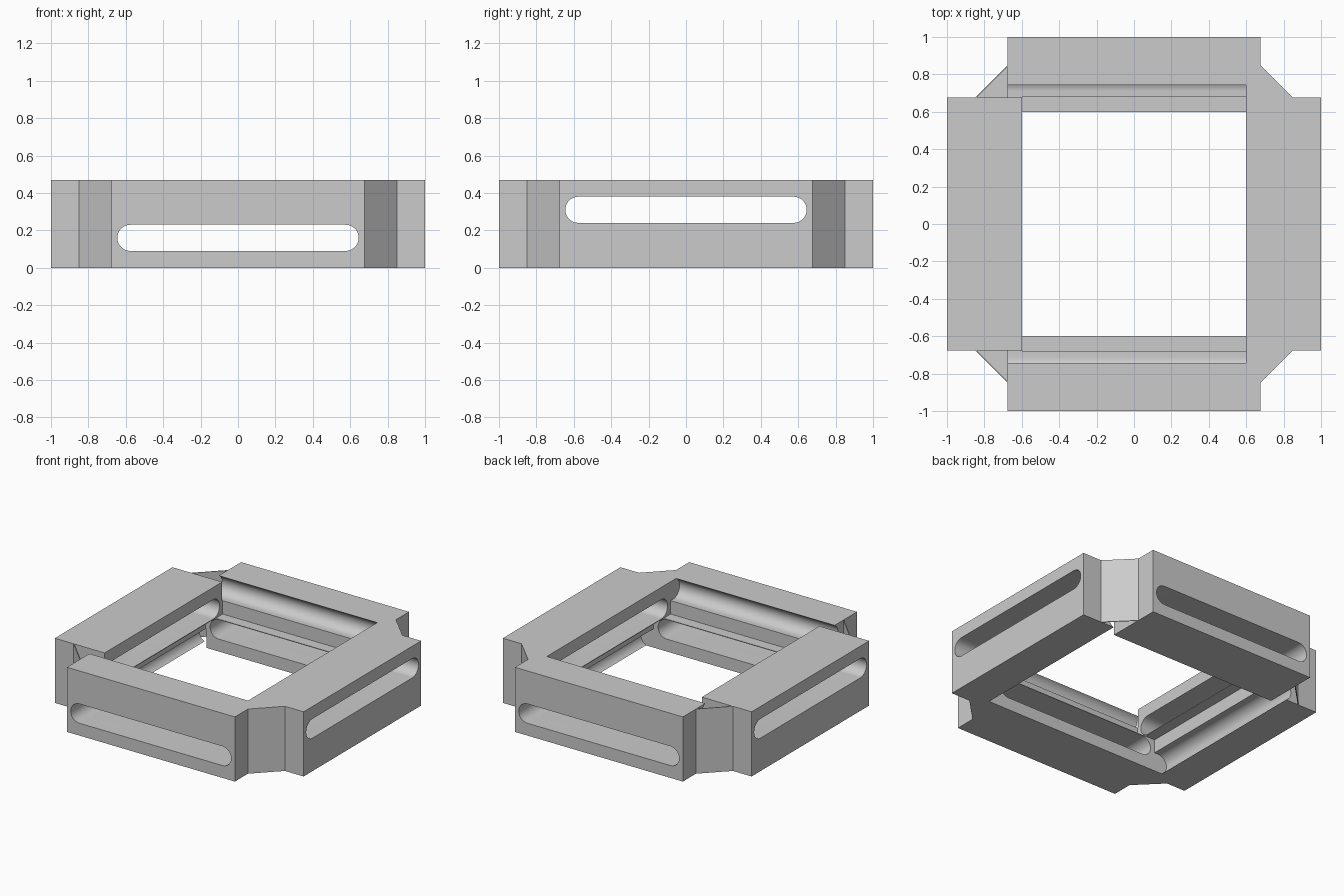
import bpy, bmesh, math
from mathutils import Vector

cube = bpy.data.objects.get("Cube")
if cube:
    bpy.data.objects.remove(cube, do_unlink=True)

H = 0.47        # frame height
OPEN = 0.6      # half width of the opening
ARM = 0.675     # half length of each wall
CUT = 0.85      # where the corner braces start
MID = H / 2

grey = bpy.data.materials.new("plain_grey")
grey.use_nodes = True
grey.diffuse_color = (0.6, 0.6, 0.6, 1)
grey.node_tree.nodes["Principled BSDF"].inputs["Base Color"].default_value = (0.6, 0.6, 0.6, 1)


def prism(name, profile, low, high, place):
    """Extrude a 2D profile from low to high; place maps (u, v, w) to x, y, z."""
    bm = bmesh.new()
    ends = [[bm.verts.new(Vector(place(u, v, w))) for u, v in profile] for w in (low, high)]
    bm.faces.new(ends[0])
    bm.faces.new(ends[1])
    n = len(profile)
    for i in range(n):
        j = (i + 1) % n
        bm.faces.new((ends[0][i], ends[0][j], ends[1][j], ends[1][i]))
    bmesh.ops.recalc_face_normals(bm, faces=bm.faces)
    mesh = bpy.data.meshes.new(name)
    bm.to_mesh(mesh)
    bm.free()
    mesh.materials.append(grey)
    obj = bpy.data.objects.new(name, mesh)
    bpy.context.collection.objects.link(obj)
    return obj


def arc(cu, cv, r, start, end, steps=20):
    angles = [math.radians(start + (end - start) * i / steps) for i in range(steps + 1)]
    return [(cu + r * math.cos(a), cv + r * math.sin(a)) for a in angles]


def rect(u0, v0, u1, v1):
    return [(u0, v0), (u1, v0), (u1, v1), (u0, v1)]


# Frame body: four walls joined by chamfered corner braces
corner = [(1, ARM), (CUT, ARM), (ARM, CUT), (ARM, 1)]
outline = []
for turn in range(4):
    for x, y in corner:
        for _ in range(turn):
            x, y = -y, x
        outline.append((x, y))
frame = prism("frame", outline, 0, H, lambda u, v, w: (u, v, w))

cutters = [prism("opening_cutter", rect(-OPEN, -OPEN, OPEN, OPEN), -0.1, H + 0.1,
                 lambda u, v, w: (u, v, w))]

# Cutter profiles
slot_r, slot_z = 0.07, 0.31
slot = arc(0.575, slot_z, slot_r, -90, 90) + arc(-0.575, slot_z, slot_r, 90, 270)
groove_r, groove_y, groove_z = 0.0725, 0.71, 0.405
top_angle = math.degrees(math.asin((H - groove_z) / groove_r))
groove = [(ARM, groove_z - groove_r)] + arc(groove_y, groove_z, groove_r, -90, top_angle)
groove += [(groove[-1][0], H + 0.05), (ARM, H + 0.05)]
step = rect(OPEN - 0.05, MID, 0.68, H + 0.05)
inner = CUT - 0.008
pocket = [(ARM, ARM), (inner, ARM), (ARM, inner)]


def upper(x, y, z):
    return (x, y, z)


def lower(x, y, z):
    """Quarter turn and upside down, for the other pair of walls."""
    return (y, -x, H - z)


# Slots, inner rail grooves and open corner pockets, for both wall pairs
for tag, lay in (("upper", upper), ("lower", lower)):
    cutters.append(prism(tag + "_slot_cutter", slot, -1.1, 1.1,
                         lambda u, v, w: lay(w, u, v)))
    for s in (-1, 1):
        cutters.append(prism(tag + "_pocket_cutter", pocket, MID + 0.005, H + 0.05,
                             lambda u, v, w: lay(-u, s * v, w)))
        cutters.append(prism(tag + "_step_cutter", step, -OPEN, OPEN,
                             lambda u, v, w: lay(w, s * u, v)))
        cutters.append(prism(tag + "_groove_cutter", groove, -ARM - 0.005, OPEN,
                             lambda u, v, w: lay(w, s * u, v)))

for cutter in cutters:
    cutter.hide_render = True
    mod = frame.modifiers.new(cutter.name, "BOOLEAN")
    mod.operation = "DIFFERENCE"
    mod.solver = "EXACT"
    mod.object = cutter

# Bake the cuts and remove the helpers
bpy.context.view_layer.update()
graph = bpy.context.evaluated_depsgraph_get()
baked = bpy.data.meshes.new_from_object(frame.evaluated_get(graph))
frame.modifiers.clear()
frame.data = baked
for cutter in cutters:
    bpy.data.objects.remove(cutter, do_unlink=True)
baked.materials.clear()
baked.materials.append(grey)
for face in baked.polygons:
    face.material_index = 0

for obj in bpy.context.selected_objects:
    obj.select_set(False)
frame.select_set(True)
bpy.context.view_layer.objects.active = frame
bpy.ops.object.shade_smooth_by_angle(angle=math.radians(30))
